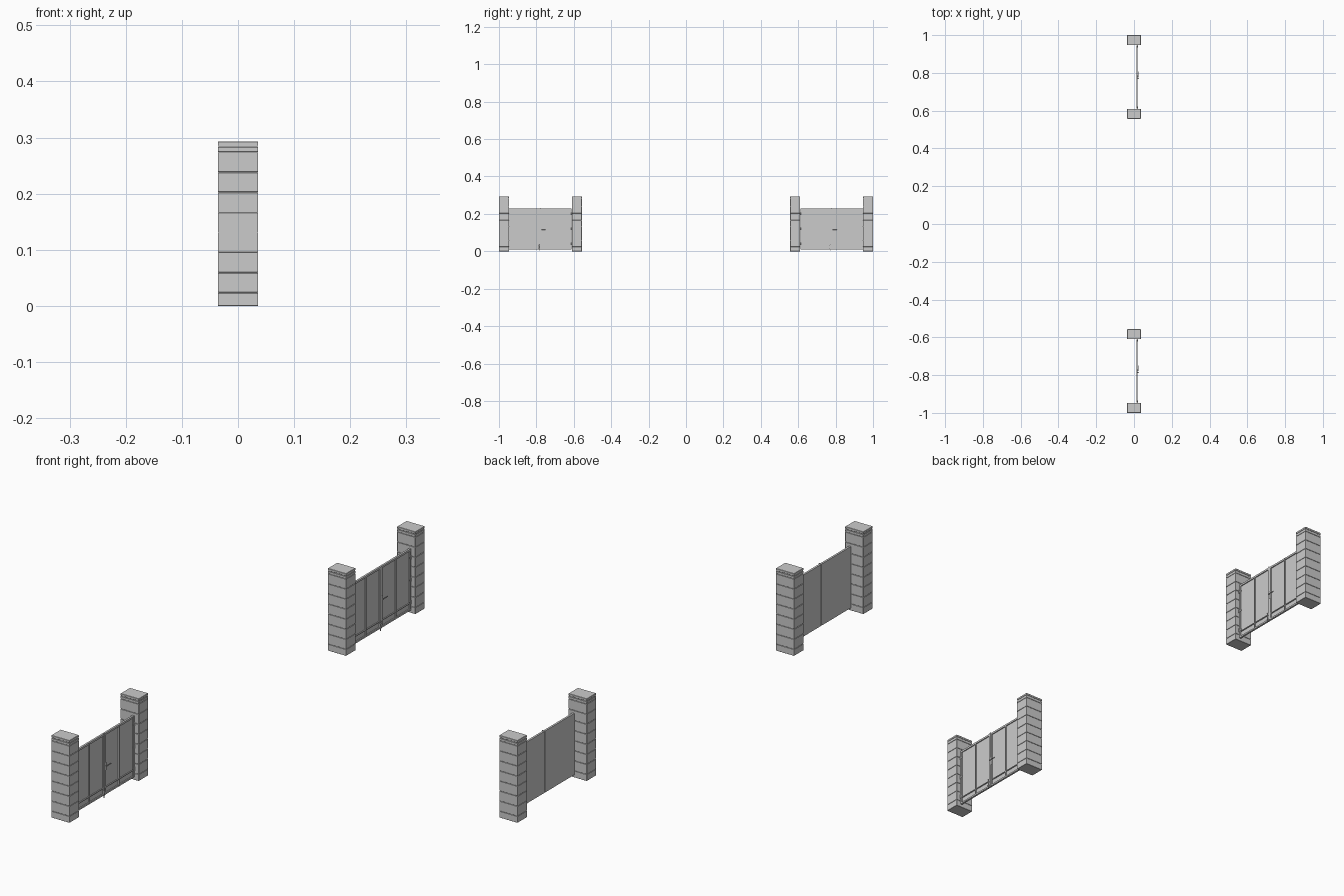
import bpy
import math
from mathutils import Matrix

if "Cube" in bpy.data.objects:
    bpy.data.objects.remove(bpy.data.objects["Cube"])


def box(name, x, y, z, bevel=0.0):
    """Box from (min, max) ranges on each axis."""
    bpy.ops.mesh.primitive_cube_add(size=1)
    o = bpy.context.object
    o.name = name
    o.data.transform(Matrix.Diagonal((x[1] - x[0], y[1] - y[0], z[1] - z[0], 1)))
    o.location = [(a + b) / 2 for a, b in (x, y, z)]
    if bevel:
        m = o.modifiers.new("bevel", 'BEVEL')
        m.width = bevel
        m.segments = 1
    return o


def rod(name, loc, radius, length, axis='Z'):
    rot = {'X': (0, math.pi / 2, 0), 'Y': (math.pi / 2, 0, 0), 'Z': (0, 0, 0)}[axis]
    bpy.ops.mesh.primitive_cylinder_add(vertices=12, radius=radius, depth=length,
                                        location=loc, rotation=rot)
    o = bpy.context.object
    o.name = name
    bpy.ops.object.shade_smooth_by_angle(angle=math.radians(40))
    return o


HALF = 0.2215      # half width of a whole gate
PILLAR = 0.053     # pillar width along y
DEPTH = 0.036      # half pillar depth along x
LEAF = HALF - PILLAR
JOINTS = [0.0] + [0.024 + 0.0358 * i for i in range(8)]


def pillar(y0):
    y1, g = y0 + PILLAR, 0.0015
    # mortar core shows in the joints and under the cap
    box("pillar_core", (-DEPTH + g, DEPTH - g), (y0 + g, y1 - g), (0.0005, 0.287))
    for a, b in zip(JOINTS, JOINTS[1:]):
        box("pillar_block", (-DEPTH, DEPTH), (y0, y1), (a, b - 0.001), 0.0006)
    box("pillar_top_course", (-DEPTH, DEPTH), (y0, y1), (JOINTS[-1], 0.283), 0.0006)
    box("pillar_cap", (-DEPTH, DEPTH), (y0, y1), (0.2855, 0.293), 0.0008)


def leaf(c, s):
    """One door leaf; s is the side (-1 or 1) of the gate centre c."""
    def span(a, b):
        return tuple(sorted((c + s * a, c + s * b)))
    inner, outer, mid = 0.0008, LEAF - 0.001, LEAF / 2
    back, front = (0.012, 0.0155), (0.0155, 0.0195)
    box("leaf_sheet", back, span(inner, outer), (0.010, 0.229))
    # raised frame on the outer side
    for a, b in ((inner, 0.007), (mid - 0.002, mid + 0.002), (outer - 0.006, outer)):
        box("leaf_stile", front, span(a, b), (0.010, 0.229))
    for a, b in ((0.010, 0.016), (0.034, 0.037), (0.222, 0.229)):
        box("leaf_rail", (front[0], front[1] - 0.0004), span(inner, outer), (a, b))
    # hinges against the pillar
    for z in (0.04, 0.12, 0.2):
        rod("hinge_barrel", (0.0205, c + s * (LEAF - 0.002), z), 0.002, 0.014)
        box("hinge_plate", (0.019, 0.0205), span(LEAF - 0.012, LEAF), (z - 0.003, z + 0.003))


for c in (-1 + HALF, 1 - HALF):
    pillar(c - HALF)
    pillar(c + HALF - PILLAR)
    leaf(c, -1)
    leaf(c, 1)
    # cover strip over the split
    box("meeting_strip", (0.0195, 0.0208), (c - 0.0025, c + 0.0025), (0.010, 0.231))
    # lever handle
    box("handle_plate", (0.0195, 0.0215), (c + 0.002, c + 0.007), (0.098, 0.126))
    rod("handle_spindle", (0.0235, c + 0.0045, 0.114), 0.0013, 0.006, 'X')
    rod("handle_lever", (0.0255, c + 0.016, 0.114), 0.0014, 0.025, 'Y')
    # drop bolt
    rod("drop_bolt", (0.022, c - 0.007, 0.022), 0.0014, 0.036)
    rod("drop_bolt_knob", (0.0235, c - 0.007, 0.037), 0.0012, 0.005, 'X')
    for z in (0.016, 0.030):
        box("bolt_guide", (0.0195, 0.0238), (c - 0.010, c - 0.004), (z - 0.0015, z + 0.0015))
